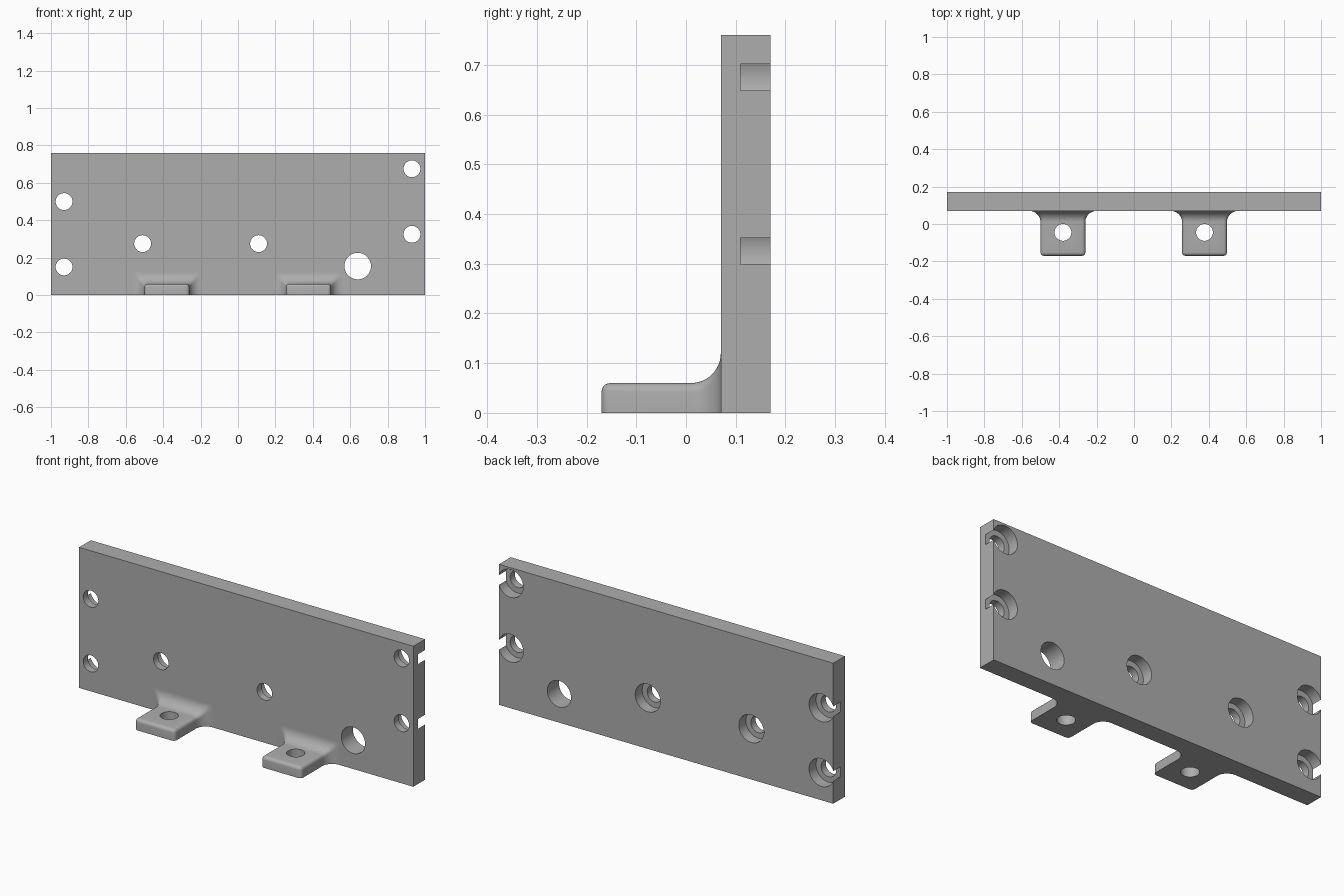
import bpy, bmesh, math
from mathutils import Matrix, Vector

cube = bpy.data.objects.get("Cube")
if cube:
    bpy.data.objects.remove(cube, do_unlink=True)

grey = bpy.data.materials.new("plain grey")
grey.use_nodes = True
COLOUR = (0.42, 0.42, 0.42, 1)
grey.diffuse_color = COLOUR
grey.node_tree.nodes["Principled BSDF"].inputs["Base Color"].default_value = COLOUR

FRONT, BACK = 0.07, 0.17      # plate faces in y
TAB_FRONT, TAB_TOP, FILLET = -0.17, 0.06, 0.06


def make_object(name, bm):
    bmesh.ops.recalc_face_normals(bm, faces=bm.faces)
    mesh = bpy.data.meshes.new(name)
    bm.to_mesh(mesh)
    bm.free()
    mesh.materials.append(grey)
    obj = bpy.data.objects.new(name, mesh)
    bpy.context.collection.objects.link(obj)
    return obj


def box(low, high):
    bm = bmesh.new()
    low, high = Vector(low), Vector(high)
    bmesh.ops.create_cube(bm, size=1)
    for v in bm.verts:
        v.co = (low + high) / 2 + v.co * (high - low)
    return bm


def activate(obj):
    bpy.ops.object.select_all(action="DESELECT")
    obj.select_set(True)
    bpy.context.view_layer.objects.active = obj


def drill(obj, start, end, radius):
    """Cut a round hole along the line from start to end."""
    start, end = Vector(start), Vector(end)
    axis = end - start
    turn = axis.to_track_quat("Z", "Y").to_matrix().to_4x4()
    bm = bmesh.new()
    bmesh.ops.create_cone(bm, cap_ends=True, segments=48, radius1=radius, radius2=radius,
                          depth=axis.length, matrix=Matrix.Translation((start + end) / 2) @ turn)
    cutter = make_object("hole_cutter", bm)
    cutter.hide_render = True
    mod = obj.modifiers.new("hole", "BOOLEAN")
    mod.operation = "DIFFERENCE"
    mod.solver = "EXACT"
    mod.object = cutter
    activate(obj)
    bpy.ops.object.modifier_apply(modifier=mod.name)
    bpy.data.objects.remove(cutter, do_unlink=True)


def smooth(obj):
    activate(obj)
    bpy.ops.object.shade_smooth_by_angle(angle=math.radians(30))


# Upright plate with counterbored screw holes opening to the back
plate = make_object("back_plate", box((-1, FRONT, 0), (1, BACK, 0.76)))
screws = [(-0.93, 0.5), (-0.93, 0.15), (-0.51, 0.275),
          (0.11, 0.275), (0.93, 0.675), (0.93, 0.325)]
for x, z in screws:
    drill(plate, (x, 0.11, z), (x, 0.3, z), 0.075)
    drill(plate, (x, 0, z), (x, 0.3, z), 0.045)
# Large plain through hole
drill(plate, (0.64, 0, 0.155), (0.64, 0.3, 0.155), 0.071)
smooth(plate)


def mounting_tab(name, x):
    root = FRONT - FILLET
    bm = box((-0.12, TAB_FRONT, 0), (0.12, root, TAB_TOP))

    # Round the top and front corner edges, leaving the underside sharp
    def rounded(edge):
        mid = (edge.verts[0].co + edge.verts[1].co) / 2
        on_top = mid.z > TAB_TOP - 0.001 and mid.y < root - 0.001
        front_corner = mid.y < TAB_FRONT + 0.001 and abs(mid.x) > 0.1 and mid.z > 0.01
        return on_top or front_corner
    bmesh.ops.bevel(bm, geom=[e for e in bm.edges if rounded(e)], offset=0.018,
                    segments=5, profile=0.5, affect="EDGES")

    # Flare the root into the plate with a concave fillet
    face = max(bm.faces, key=lambda f: f.calc_center_median().y)
    steps, spread, depth = 12, 0, 0
    for i in range(1, steps + 1):
        angle = math.pi / 2 * i / steps
        new_spread = FILLET * (1 - math.cos(angle))
        new_depth = FILLET * math.sin(angle)
        ext = bmesh.ops.extrude_face_region(bm, geom=[face])["geom"]
        bmesh.ops.delete(bm, geom=[face], context="FACES_ONLY")
        face = next(g for g in ext if isinstance(g, bmesh.types.BMFace))
        for v in face.verts:
            v.co.y += new_depth - depth
            v.co.x += math.copysign(new_spread - spread, v.co.x)
            if v.co.z > 0.001:
                v.co.z += new_spread - spread
        spread, depth = new_spread, new_depth
    for v in bm.verts:
        v.co.x += x
    tab = make_object(name, bm)
    drill(tab, (x, -0.045, -0.1), (x, -0.045, 0.2), 0.045)
    smooth(tab)


mounting_tab("right_mounting_tab", -0.38)
mounting_tab("left_mounting_tab", 0.377)
